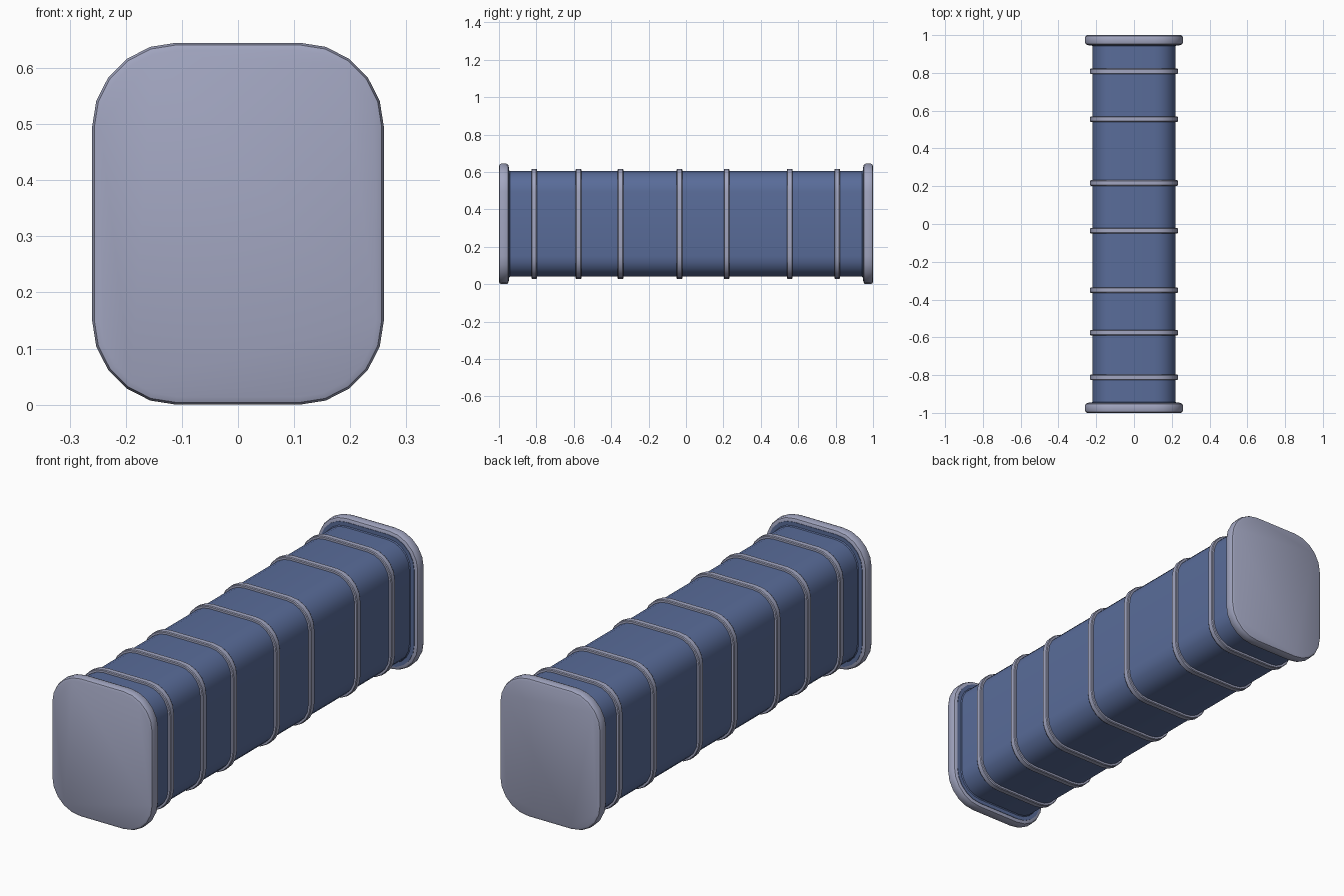
import bpy, bmesh, math

if "Cube" in bpy.data.objects:
    bpy.data.objects.remove(bpy.data.objects["Cube"])

HALF_W, HALF_H, RADIUS, MID_Z = 0.26, 0.3225, 0.15, 0.3225


def material(name, color):
    m = bpy.data.materials.new(name)
    m.diffuse_color = color
    m.use_nodes = True
    m.node_tree.nodes["Principled BSDF"].inputs["Base Color"].default_value = m.diffuse_color
    return m


BLUE = material("blue_shell", (0.10, 0.15, 0.32, 1))
GREY = material("pale_trim", (0.36, 0.38, 0.53, 1))


def section(inset, y, steps=5):
    """Rounded rectangle inset from the end cap outline."""
    r = RADIUS - inset
    pts = []
    for q, (sx, sz) in enumerate([(1, 1), (-1, 1), (-1, -1), (1, -1)]):
        for i in range(steps + 1):
            a = math.radians(90 * (q + i / steps))
            pts.append((sx * (HALF_W - RADIUS) + r * math.cos(a), y,
                        MID_Z + sz * (HALF_H - RADIUS) + r * math.sin(a)))
    return pts


def loft(name, stations, mat, closed=False):
    """Skin (y, inset) stations; closed makes a hollow band, else ends are filled."""
    bm = bmesh.new()
    loops = [[bm.verts.new(p) for p in section(s, y)] for y, s in stations]
    n = len(loops[0])
    pairs = list(zip(loops, loops[1:]))
    if closed:
        pairs.append((loops[-1], loops[0]))
    else:
        bm.faces.new(loops[0])
        bm.faces.new(loops[-1])
    for a, b in pairs:
        for i in range(n):
            j = (i + 1) % n
            bm.faces.new((a[i], a[j], b[j], b[i]))
    bmesh.ops.recalc_face_normals(bm, faces=bm.faces)
    me = bpy.data.meshes.new(name)
    bm.to_mesh(me)
    bm.free()
    me.materials.append(mat)
    ob = bpy.data.objects.new(name, me)
    bpy.context.collection.objects.link(ob)
    bpy.ops.object.select_all(action='DESELECT')
    ob.select_set(True)
    bpy.context.view_layer.objects.active = ob
    bpy.ops.object.shade_smooth_by_angle(angle=math.radians(35))


# Main tube with thin flanges behind the caps
loft("body", [(-0.955, 0.018), (-0.946, 0.018), (-0.946, 0.036), (-0.942, 0.04),
              (0.942, 0.04), (0.946, 0.036), (0.946, 0.018), (0.955, 0.018)], BLUE)

# End caps with rounded rims
for name, s in (("front_cap", -1), ("back_cap", 1)):
    loft(name, [(s * y, i) for y, i in
                [(1.0, 0.014), (0.996, 0.004), (0.986, 0), (0.962, 0),
                 (0.952, 0.004), (0.948, 0.014)]], GREY)

# Unevenly spaced bands round the tube
for k, y in enumerate([-0.812, -0.575, -0.35, -0.035, 0.217, 0.555, 0.808]):
    loft(f"band_{k + 1}", [(y - 0.015, 0.045), (y - 0.015, 0.031), (y - 0.011, 0.028),
                           (y + 0.011, 0.028), (y + 0.015, 0.031), (y + 0.015, 0.045)],
         GREY, closed=True)
